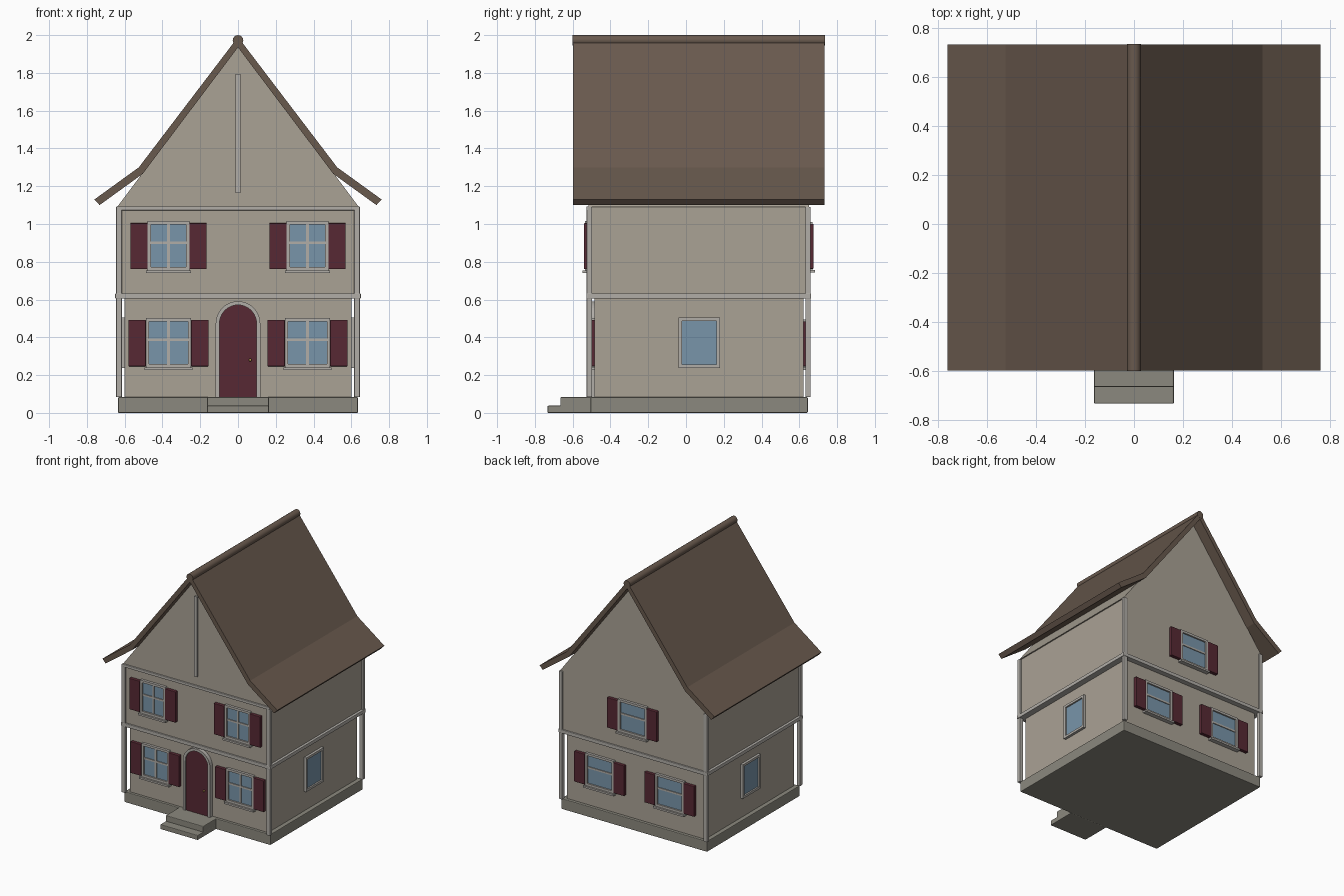
import bpy, bmesh, math
from mathutils import Matrix, Vector

if "Cube" in bpy.data.objects:
    bpy.data.objects.remove(bpy.data.objects["Cube"])


def material(name, r, g, b):
    m = bpy.data.materials.new(name)
    m.diffuse_color = (r, g, b, 1)
    m.use_nodes = True
    m.node_tree.nodes["Principled BSDF"].inputs["Base Color"].default_value = m.diffuse_color
    return m


WALL = material("plaster", 0.40, 0.36, 0.30)
TRIM = material("trim", 0.44, 0.42, 0.39)
STONE = material("stone", 0.26, 0.25, 0.21)
ROOF = material("roof_brown", 0.14, 0.10, 0.075)
RED = material("maroon", 0.095, 0.022, 0.034)
GLASS = material("glass", 0.19, 0.30, 0.40)
BRASS = material("brass", 0.45, 0.28, 0.08)
ID = Matrix.Identity(4)


def finish(name, bm, mat, bevel=0):
    bmesh.ops.recalc_face_normals(bm, faces=bm.faces)
    me = bpy.data.meshes.new(name)
    bm.to_mesh(me)
    bm.free()
    me.materials.append(mat)
    ob = bpy.data.objects.new(name, me)
    bpy.context.collection.objects.link(ob)
    if bevel:
        mod = ob.modifiers.new("bevel", "BEVEL")
        mod.width = bevel
        mod.segments = 2
    return ob


def box(name, x, y, z, mat, m=ID, bevel=0):
    """Box from (min, max) ranges, placed by matrix m."""
    bm = bmesh.new()
    lo, hi = Vector((x[0], y[0], z[0])), Vector((x[1], y[1], z[1]))
    bmesh.ops.create_cube(bm, size=1, matrix=m @ Matrix.Translation((lo + hi) / 2)
                          @ Matrix.Diagonal((*(hi - lo), 1)))
    return finish(name, bm, mat, bevel)


def prism(name, pts, y0, y1, mat, bevel=0):
    """Extrude an x-z outline from y0 to y1."""
    bm = bmesh.new()
    f = bm.faces.new([bm.verts.new((x, y0, z)) for x, z in pts])
    r = bmesh.ops.extrude_face_region(bm, geom=[f])
    vs = [v for v in r["geom"] if isinstance(v, bmesh.types.BMVert)]
    bmesh.ops.translate(bm, verts=vs, vec=(0, y1 - y0, 0))
    return finish(name, bm, mat, bevel)


def arch(r, spring, base, n=20):
    """Round-headed outline from left foot to right foot."""
    top = [(-r * math.cos(math.pi * i / n), spring + r * math.sin(math.pi * i / n))
           for i in range(n + 1)]
    return [(-r, base)] + top + [(r, base)]


def window(name, m, w, z0, z1, shutters=True, upright=True, cross=True):
    """Window facing local -y, wall plane at local y = 0; w is the half width."""
    t = 0.018
    box(name + "_glass", (-w + .005, w - .005), (-.008, .01), (z0 + .005, z1 - .005), GLASS, m)
    for s in (-1, 1):
        a, b = sorted((s * w, s * (w - t)))
        box(name + "_frame_side", (a, b), (-.02, .01), (z0, z1), TRIM, m)
    for a in (z0, z1 - t):
        box(name + "_frame_rail", (-w + t, w - t), (-.02, .01), (a, a + t), TRIM, m)
    mid = (z0 + z1) / 2 + .015
    if upright:
        box(name + "_mullion", (-.007, .007), (-.015, .01), (z0 + t, z1 - t), TRIM, m)
    if cross:
        box(name + "_crossbar", (-w + t, w - t), (-.014, .01), (mid - .007, mid + .007), TRIM, m)
    if shutters:
        box(name + "_sill", (-w - .008, w + .008), (-.034, .01), (z0 - .014, z0), TRIM, m)
        for s in (-1, 1):
            a, b = sorted((s * w, s * (w + .092)))
            box(name + "_shutter", (a, b), (-.025, .005), (z0 + .006, z1 - .01), RED, m, .004)


def on_wall(x, y, turn):
    return Matrix.Translation((x, y, 0)) @ Matrix.Rotation(math.radians(turn), 4, "Z")


# Foundation and steps
box("foundation", (-.635, .635), (-.505, .645), (0, .083), STONE, bevel=.005)
box("lower_step", (-.163, .163), (-.733, -.5), (0, .038), STONE, bevel=.005)
box("upper_step", (-.163, .163), (-.665, -.495), (.03, .083), STONE, bevel=.005)

# Walls: recessed lower storey, overhanging upper storey, gable
box("lower_walls", (-.602, .602), (-.485, .622), (.08, .615), WALL)
box("upper_walls", (-.63, .63), (-.515, .65), (.61, 1.09), WALL)
prism("gable", [(-.64, 1.09), (.64, 1.09), (0, 1.945)], -.515, .65, WALL)
box("gable_batten", (-.012, .012), (-.528, -.51), (1.165, 1.795), TRIM)

# Corner posts and horizontal bands
for sx in (-1, 1):
    for ya, yb in ((-.526, -.498), (.632, .66)):
        a, b = sorted((sx * .615, sx * .645))
        box("corner_post", (a, b), (ya, yb), (.083, 1.09), TRIM, bevel=.003)
    a, b = sorted((sx * .6, sx * .65))
    box("side_band", (a, b), (-.527, .66), (.605, .633), TRIM, bevel=.003)
for ya, yb in ((-.527, -.47), (.61, .662)):
    box("storey_band", (-.645, .645), (ya, yb), (.605, .633), TRIM, bevel=.003)
box("gable_band", (-.645, .645), (-.527, -.505), (1.072, 1.093), TRIM, bevel=.003)

# Roof slopes with flared eaves, and ridge roll
half_roof = [(0, 1.99), (.525, 1.30), (.76, 1.13), (.733, 1.10), (.505, 1.265), (0, 1.935)]
for s, side in ((-1, "left"), (1, "right")):
    prism(side + "_roof", [(s * x, z) for x, z in half_roof], -.598, .733, ROOF)
ridge = prism("ridge_roll", [(.028 * math.cos(i * math.pi / 8), 1.972 + .028 * math.sin(i * math.pi / 8))
                             for i in range(16)], -.6, .735, ROOF)

# Door with arched surround and knob
prism("door", arch(.098, .473, .083), -.508, -.48, RED)
prism("door_surround", arch(.118, .473, .083) + arch(.098, .473, .083)[::-1], -.516, -.48, TRIM)
bm = bmesh.new()
bmesh.ops.create_uvsphere(bm, u_segments=12, v_segments=8, radius=.008,
                          matrix=Matrix.Translation((.065, -.517, .28)))
knob = finish("door_knob", bm, BRASS)

# Front, back and side windows
for s in (-1, 1):
    window("front_lower_window", on_wall(s * .368, -.485, 0), .12, .24, .503)
    window("front_upper_window", on_wall(s * .368, -.515, 0), .11, .755, 1.015)
    window("back_lower_window", on_wall(s * .305, .622, 180), .125, .24, .495, upright=False)
    window("side_window", on_wall(s * .602, .07, s * 90), .11, .237, .505,
           shutters=False, upright=False, cross=False)
window("back_upper_window", on_wall(0, .65, 180), .125, .757, 1.01, upright=False)

# Smooth the round parts
for ob in (ridge, knob):
    bpy.ops.object.select_all(action="DESELECT")
    ob.select_set(True)
    bpy.context.view_layer.objects.active = ob
    bpy.ops.object.shade_smooth_by_angle()
